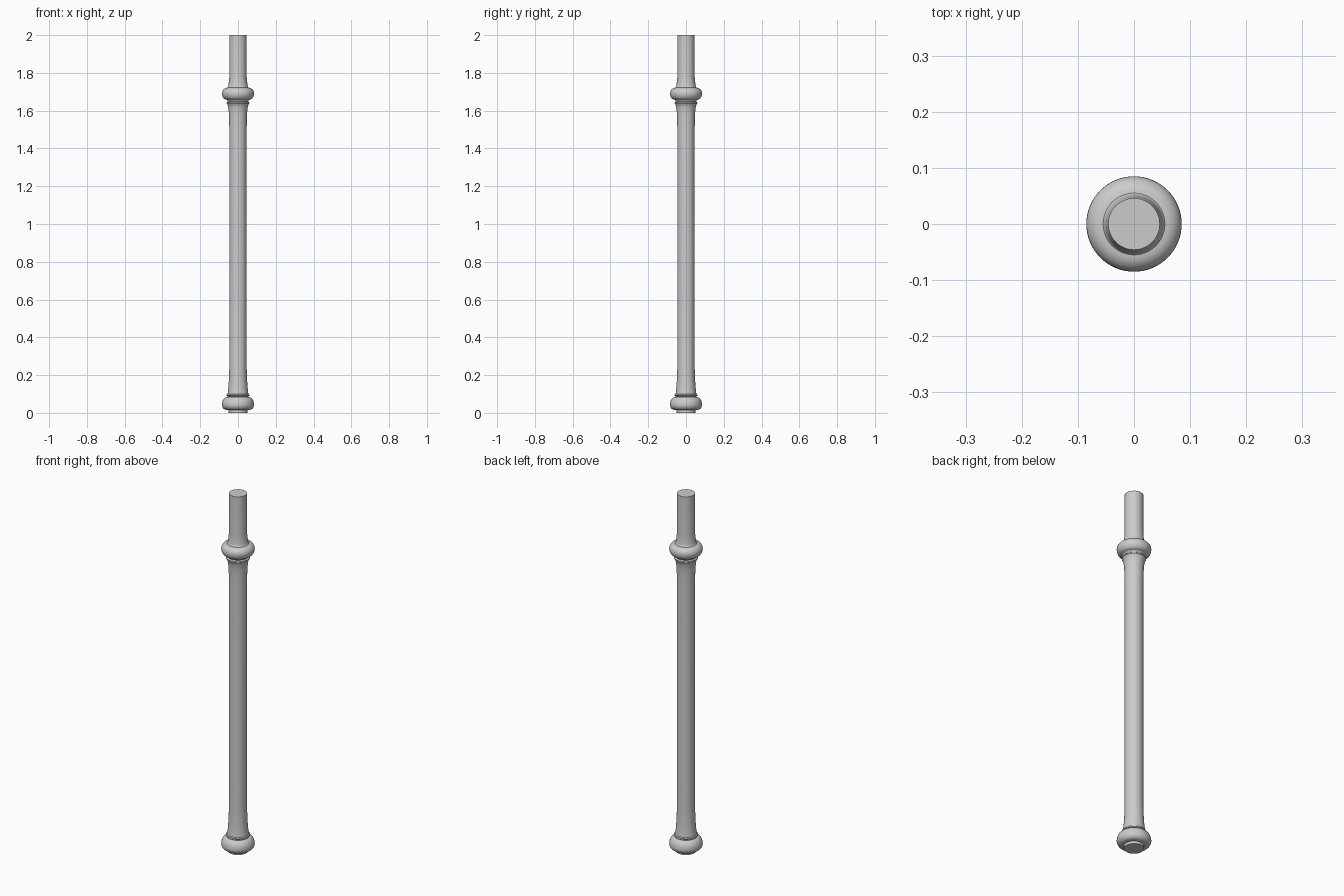
import bpy, bmesh, math

if "Cube" in bpy.data.objects:
    bpy.data.objects.remove(bpy.data.objects["Cube"])

SEGMENTS = 64


def bulge(z_low, r_low, z_mid, r_max, z_high, r_high, steps=7):
    """Rounded moulding: quarter ellipse below and above the widest point."""
    pts = []
    for i in range(steps + 1):
        a = math.pi / 2 * i / steps
        pts.append((r_low + (r_max - r_low) * math.sin(a), z_mid - (z_mid - z_low) * math.cos(a)))
    for i in range(1, steps + 1):
        a = math.pi / 2 * i / steps
        pts.append((r_high + (r_max - r_high) * math.cos(a), z_mid + (z_high - z_mid) * math.sin(a)))
    return pts


def lathe(name, profile):
    """Revolve (radius, z) points around z and cap both ends."""
    bm = bmesh.new()
    rings = []
    for r, z in profile:
        rings.append([bm.verts.new((r * math.cos(2 * math.pi * i / SEGMENTS),
                                    r * math.sin(2 * math.pi * i / SEGMENTS), z))
                      for i in range(SEGMENTS)])
    for a, b in zip(rings, rings[1:]):
        for i in range(SEGMENTS):
            j = (i + 1) % SEGMENTS
            bm.faces.new((a[i], a[j], b[j], b[i]))
    bm.faces.new(rings[0][::-1])
    bm.faces.new(rings[-1])
    mesh = bpy.data.meshes.new(name)
    bm.to_mesh(mesh)
    bm.free()
    obj = bpy.data.objects.new(name, mesh)
    bpy.context.collection.objects.link(obj)
    bpy.ops.object.select_all(action='DESELECT')
    obj.select_set(True)
    bpy.context.view_layer.objects.active = obj
    bpy.ops.object.shade_smooth_by_angle(angle=math.radians(35))
    return obj


# Foot disc and rounded base moulding
base = [(0.05, 0.0), (0.05, 0.014)]
base += bulge(0.015, 0.058, 0.043, 0.085, 0.085, 0.056)

# Fillet ring above the base, flaring into the shaft
base_ring = [(0.056, 0.088), (0.060, 0.091), (0.060, 0.096), (0.055, 0.100)]
shaft = [(0.053, 0.115), (0.050, 0.145), (0.048, 0.18), (0.046, 0.24),
         (0.046, 1.50), (0.047, 1.56), (0.049, 1.595), (0.052, 1.62), (0.056, 1.633)]

# Fillet ring, collar moulding and short neck at the top
collar_ring = [(0.060, 1.638), (0.060, 1.644), (0.054, 1.649), (0.056, 1.655)]
collar = bulge(1.658, 0.060, 1.692, 0.085, 1.722, 0.055)
neck = [(0.053, 1.724), (0.051, 1.735), (0.048, 1.755), (0.046, 1.78), (0.046, 2.0)]

lathe("turned_post", base + base_ring + shaft + collar_ring + collar + neck)
